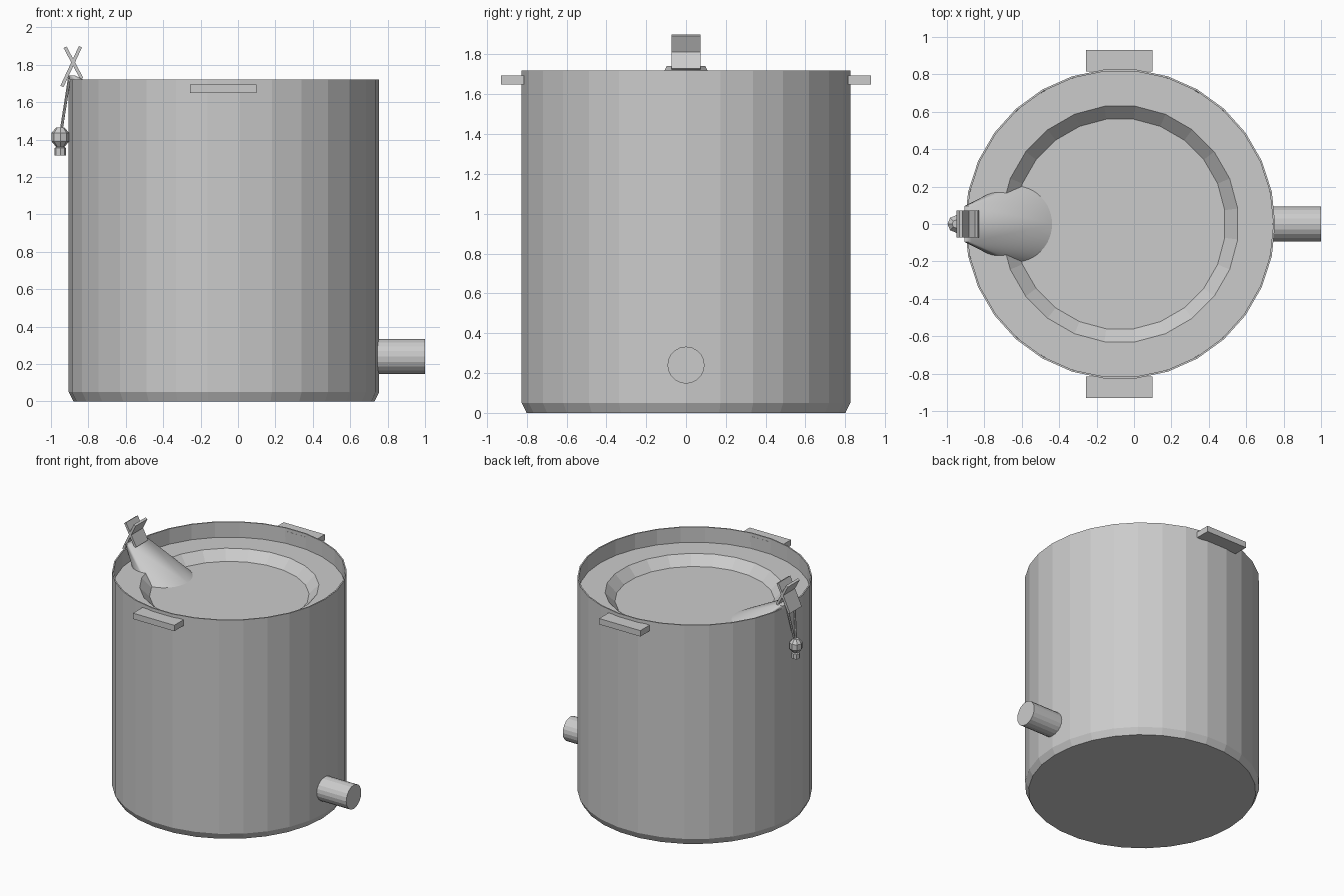
import bpy, bmesh
from math import sin, cos, pi, radians
from mathutils import Vector

if "Cube" in bpy.data.objects:
    bpy.data.objects.remove(bpy.data.objects["Cube"])

CX = -0.075  # tub axis


def finish(name, bm, smooth=False):
    bmesh.ops.recalc_face_normals(bm, faces=bm.faces)
    me = bpy.data.meshes.new(name)
    bm.to_mesh(me)
    bm.free()
    ob = bpy.data.objects.new(name, me)
    bpy.context.collection.objects.link(ob)
    if smooth:
        bpy.context.view_layer.objects.active = ob
        ob.select_set(True)
        bpy.ops.object.shade_smooth_by_angle(angle=radians(35))
        ob.select_set(False)
    return ob


def lathe(name, profile, n, centre, phase=0.0, cap_start=False, cap_end=False):
    """Revolve (radius, z) points around a vertical axis."""
    bm = bmesh.new()
    rings = [[bm.verts.new((centre[0] + r * cos(phase + 2 * pi * i / n),
                            centre[1] + r * sin(phase + 2 * pi * i / n), z))
              for i in range(n)] for r, z in profile]
    for a, b in zip(rings, rings[1:]):
        for i in range(n):
            j = (i + 1) % n
            bm.faces.new((a[i], a[j], b[j], b[i]))
    if cap_start:
        bm.faces.new(rings[0])
    if cap_end:
        bm.faces.new(rings[-1])
    return finish(name, bm)


def box(name, centre, size, tilt=0.0):
    bm = bmesh.new()
    bmesh.ops.create_cube(bm, size=1)
    bmesh.ops.scale(bm, vec=size, verts=bm.verts)
    ob = finish(name, bm)
    ob.location = centre
    ob.rotation_euler.y = tilt
    return ob


def rod(name, p, q, radius, n):
    p, q = Vector(p), Vector(q)
    bm = bmesh.new()
    bmesh.ops.create_cone(bm, cap_ends=True, segments=n, radius1=radius,
                          radius2=radius, depth=(q - p).length)
    ob = finish(name, bm)
    ob.location = (p + q) / 2
    ob.rotation_euler = (q - p).to_track_quat('Z', 'Y').to_euler()
    return ob


# Tub shell with a thin rim
lathe("tub", [(.805, 0), (.83, .05), (.83, 1.72), (.82, 1.72), (.82, 1.59)],
      30, (CX, 0), cap_start=True)

# Recessed lid with a sunken middle
lathe("lid", [(.825, 1.6), (.635, 1.6), (.565, 1.53)], 24, (CX, 0),
      phase=pi / 24, cap_end=True)

# Chute: round at the lid, narrowing to a slot at the rim
bm = bmesh.new()
for i in range(48):
    a = 2 * pi * i / 48
    bm.verts.new((-.635 + .207 * cos(a), .207 * sin(a), 1.525))
for x in (-.905, -.87):
    for y in (-.097, .097):
        bm.verts.new((x, y, 1.742))
bmesh.ops.convex_hull(bm, input=bm.verts)
finish("chute", bm, smooth=True)

# Two side handles
for side, name in ((-1, "front_handle"), (1, "back_handle")):
    box(name, (-.078, side * .872, 1.672), (.356, .115, .046))

# Outlet pipe
rod("outlet_pipe", (.72, 0, .24), (1, 0, .24), .093, 20)

# Crossed clip plates
box("clip_plate_a", (-.892, 0, 1.79), (.018, .146, .235), radians(25))
box("clip_plate_b", (-.88, 0, 1.81), (.018, .146, .19), radians(-28))

# Hanging weight on two strings
for side, name in ((-1, "string_front"), (1, "string_back")):
    rod(name, (-.90, side * .05, 1.74), (-.945, side * .008, 1.45), .008, 6)
lathe("weight", [(.022, 1.465), (.047, 1.435), (.047, 1.39), (.022, 1.36),
                 (.031, 1.355), (.031, 1.315)], 8, (-.95, 0),
      cap_start=True, cap_end=True)
